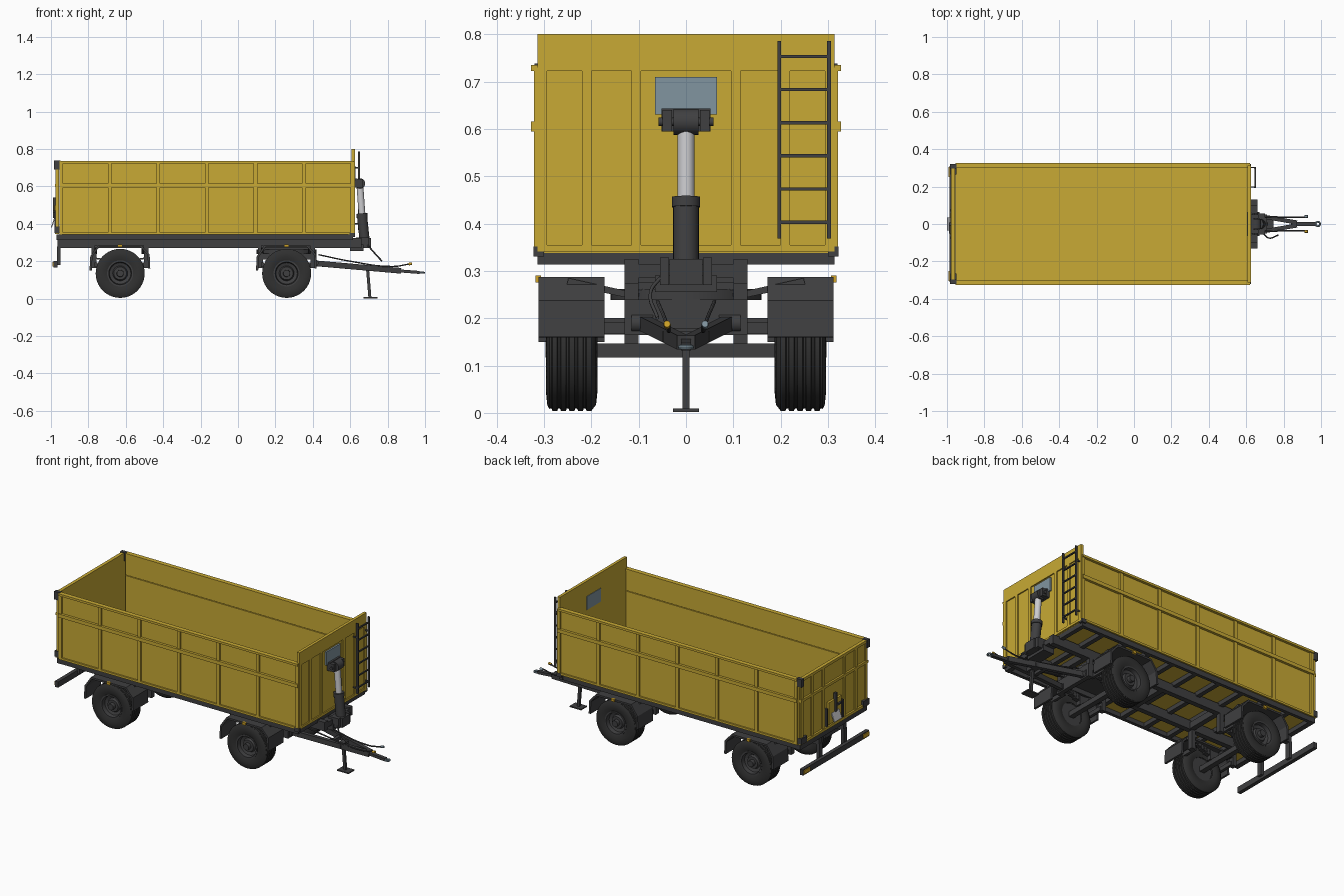
import bpy, bmesh, math
from mathutils import Vector, Matrix

if "Cube" in bpy.data.objects:
    bpy.data.objects.remove(bpy.data.objects["Cube"])


def material(name, r, g, b):
    m = bpy.data.materials.new(name)
    m.use_nodes = True
    m.diffuse_color = (r, g, b, 1)
    m.node_tree.nodes["Principled BSDF"].inputs["Base Color"].default_value = (r, g, b, 1)
    return m


YELLOW = material("yellow paint", 0.58, 0.40, 0.035)
DARK = material("dark frame", 0.05, 0.05, 0.052)
RUBBER = material("tyre rubber", 0.03, 0.03, 0.03)
SILVER = material("polished steel", 0.6, 0.6, 0.62)
GLASS = material("blue grey", 0.22, 0.30, 0.35)
AMBER = material("amber", 0.62, 0.36, 0.02)


def finish(name, bm, mat, smooth=False):
    bmesh.ops.recalc_face_normals(bm, faces=bm.faces)
    me = bpy.data.meshes.new(name)
    bm.to_mesh(me)
    bm.free()
    me.materials.append(mat)
    ob = bpy.data.objects.new(name, me)
    bpy.context.collection.objects.link(ob)
    if smooth:
        bpy.ops.object.select_all(action='DESELECT')
        ob.select_set(True)
        bpy.context.view_layer.objects.active = ob
        bpy.ops.object.shade_smooth_by_angle(angle=math.radians(35))
    return ob


def boxes(name, mat, *limits, mirror=False):
    """Each item is (x range, y range, z range); mirror repeats it at -y."""
    bm = bmesh.new()
    for xr, yr, zr in limits:
        for s in ((1, -1) if mirror else (1,)):
            mid = Vector((sum(xr) / 2, s * sum(yr) / 2, sum(zr) / 2))
            size = (xr[1] - xr[0], yr[1] - yr[0], zr[1] - zr[0], 1)
            bmesh.ops.create_cube(bm, size=1, matrix=Matrix.Translation(mid) @ Matrix.Diagonal(size))
    return finish(name, bm, mat)


def span(c, w):
    return (c - w / 2, c + w / 2)


def beam(name, mat, p, q, w, h):
    p, q = Vector(p), Vector(q)
    rot = (q - p).to_track_quat('X', 'Z').to_matrix().to_4x4()
    bm = bmesh.new()
    bmesh.ops.create_cube(bm, size=1, matrix=Matrix.Translation((p + q) / 2) @ rot
                          @ Matrix.Diagonal(((q - p).length, w, h, 1)))
    return finish(name, bm, mat)


def rod(name, mat, p, q, r, sides=20):
    p, q = Vector(p), Vector(q)
    rot = (q - p).to_track_quat('Z', 'Y').to_matrix().to_4x4()
    bm = bmesh.new()
    bmesh.ops.create_cone(bm, cap_ends=True, segments=sides, radius1=r, radius2=r,
                          depth=(q - p).length, matrix=Matrix.Translation((p + q) / 2) @ rot)
    return finish(name, bm, mat, True)


def hose(name, points, r=0.004):
    cu = bpy.data.curves.new(name, 'CURVE')
    cu.dimensions = '3D'
    cu.bevel_depth, cu.bevel_resolution, cu.resolution_u = r, 1, 5
    sp = cu.splines.new('BEZIER')
    sp.bezier_points.add(len(points) - 1)
    for bp, co in zip(sp.bezier_points, points):
        bp.co = co
        bp.handle_left_type = bp.handle_right_type = 'AUTO'
    cu.materials.append(DARK)
    bpy.context.collection.objects.link(bpy.data.objects.new(name, cu))


def lathe(name, mat, profile, x, z, side):
    """Turn (radius, y) points round a wheel axis."""
    bm = bmesh.new()
    vs = [bm.verts.new((x, side * y, z + r)) for r, y in profile]
    es = [bm.edges.new(pair) for pair in zip(vs, vs[1:])]
    bmesh.ops.spin(bm, geom=vs + es, cent=(x, 0, z), axis=(0, 1, 0), angle=math.tau, steps=40)
    bmesh.ops.remove_doubles(bm, verts=bm.verts, dist=1e-5)
    return finish(name, bm, mat, True)


# Load box: floor and side walls with ribs and rails
boxes("floor", YELLOW, ((-0.955, 0.615), (-0.31, 0.31), (0.338, 0.35)))
boxes("side_walls", YELLOW,
      ((-0.95, 0.61), (0.303, 0.312), (0.345, 0.602)),
      ((-0.95, 0.61), (0.303, 0.312), (0.606, 0.735)), mirror=True)
rib_x = [-0.945 + i * 0.2595 for i in range(7)]
boxes("side_ribs", YELLOW, *[(span(x, 0.02), (0.31, 0.321), (0.347, 0.73)) for x in rib_x], mirror=True)
boxes("side_rails", YELLOW,
      ((-0.955, 0.62), (0.30, 0.327), (0.722, 0.735)),
      ((-0.955, 0.62), (0.31, 0.327), (0.594, 0.615)),
      ((-0.955, 0.62), (0.31, 0.321), (0.342, 0.354)), mirror=True)

# Front wall with window
boxes("front_wall", YELLOW, ((0.608, 0.618), (-0.314, 0.314), (0.34, 0.8)),
      ((0.608, 0.625), (-0.314, 0.314), (0.722, 0.8)))
boxes("front_ribs", YELLOW, *[((0.615, 0.625), span(y, 0.02), (0.355, 0.722)) for y in (0.105, 0.21, 0.304)],
      ((0.615, 0.625), (0, 0.314), (0.341, 0.355)), mirror=True)
boxes("window", GLASS, ((0.605, 0.628), (-0.065, 0.065), (0.63, 0.71)))

# Tailgate with frame, grain hatch, hinges and latches
boxes("tailgate", YELLOW, ((-0.967, -0.958), (-0.315, 0.315), (0.345, 0.735)))
boxes("tailgate_frame", YELLOW,
      *[((-0.975, -0.965), span(y, 0.02), (0.35, 0.73)) for y in (0.1, 0.205, 0.302)],
      *[((-0.978, -0.965), (0, 0.314), span(z, 0.016)) for z in (0.353, 0.604, 0.727)], mirror=True)
boxes("grain_hatch", YELLOW, ((-0.98, -0.965), (-0.06, 0.06), (0.37, 0.5)))
beam("hatch_chute", SILVER, (-0.98, 0, 0.43), (-0.998, 0, 0.38), 0.07, 0.006)
boxes("hatch_lever", DARK, ((-0.99, -0.975), (-0.008, 0.008), (0.43, 0.54)),
      ((-0.99, -0.98), (-0.05, 0.008), (0.46, 0.47)))
boxes("hatch_guides", DARK, ((-0.981, -0.965), (0.068, 0.08), (0.365, 0.47)), mirror=True)
boxes("tailgate_hinges", DARK,
      ((-0.984, -0.95), (0.298, 0.32), (0.69, 0.738)),
      ((-0.982, -0.95), (0.265, 0.318), (0.35, 0.385)), mirror=True)

# Ladder on the front wall
boxes("ladder", DARK, *[((0.641, 0.653), span(y, 0.008), (0.368, 0.786)) for y in (0.197, 0.302)],
      *[((0.643, 0.651), (0.197, 0.302), span(0.403 + i * 0.07, 0.007)) for i in range(6)],
      *[((0.62, 0.645), span(y, 0.006), span(z, 0.008)) for y in (0.197, 0.302) for z in (0.4, 0.7)])

# Chassis
boxes("chassis_rails", DARK, ((-0.965, 0.66), (0.1, 0.13), (0.272, 0.325)),
      ((-0.965, 0.615), (0.293, 0.312), (0.313, 0.343)), mirror=True)
boxes("cross_members", DARK,
      *[(span(-0.8 + i * 0.158, 0.026), (-0.3, 0.3), (0.313, 0.34)) for i in range(9)],
      ((-0.97, -0.94), (-0.314, 0.314), (0.313, 0.343)), ((0.59, 0.615), (-0.314, 0.314), (0.313, 0.343)))
boxes("lower_ties", DARK, *[(span(x, 0.03), (-0.1, 0.1), (0.275, 0.313)) for x in (-0.78, -0.48, -0.1, 0.1, 0.42)])
boxes("sill_corners", DARK, ((0.595, 0.625), (0.3, 0.322), (0.33, 0.352)), mirror=True)

# Rear bumper with lamps
boxes("rear_bumper", DARK, ((-0.987, -0.965), (-0.31, 0.31), (0.166, 0.2)))
boxes("bumper_posts", DARK, ((-0.968, -0.95), (0.1, 0.13), (0.18, 0.28)), mirror=True)
boxes("rear_lamps", AMBER, ((-0.992, -0.985), (0.25, 0.305), (0.172, 0.195)), mirror=True)

# Wheels, axles, springs and mudguards
tyre = [(0.066, 0.195), (0.09, 0.187), (0.118, 0.19), (0.128, 0.198)]
for i in range(5):
    y = 0.205 + i * 0.018
    tyre += [(0.131, y - 0.005), (0.131, y + 0.005), (0.126, y + 0.007), (0.126, y + 0.011)]
tyre += [(0.128, 0.288), (0.118, 0.293), (0.09, 0.296), (0.066, 0.287)]
rim = [(0, 0.2), (0.066, 0.2), (0.07, 0.291), (0.061, 0.291), (0.057, 0.268), (0.04, 0.262),
       (0.034, 0.276), (0.019, 0.276), (0.018, 0.297), (0, 0.297)]
guard = [(-0.158, 0.15), (-0.154, 0.225), (-0.115, 0.282), (0.11, 0.282), (0.152, 0.235), (0.155, 0.16)]
HUB = 0.135
for pos, cx in (("rear", -0.63), ("front", 0.26)):
    for side, s in (("left", 1), ("right", -1)):
        tag = f"{pos}_{side}_"
        lathe(tag + "tyre", RUBBER, tyre, cx, HUB, s)
        lathe(tag + "rim", DARK, rim, cx, HUB, s)
        bm = bmesh.new()
        rows = [[bm.verts.new((cx + dx, s * y, z)) for dx, z in guard] for y in (0.172, 0.312)]
        for i in range(len(guard) - 1):
            bm.faces.new((rows[0][i], rows[0][i + 1], rows[1][i + 1], rows[1][i]))
        shell = finish(tag + "mudguard", bm, DARK)
        mod = shell.modifiers.new("thickness", 'SOLIDIFY')
        mod.thickness, mod.offset = 0.012, 0
        boxes(tag + "marker", AMBER, (span(cx, 0.022), span(s * 0.312, 0.012), (0.275, 0.29)))
        for dx in (-0.13, 0.12):
            beam(tag + "mudguard_arm", DARK, (cx + dx, s * 0.1, 0.245), (cx + dx, s * 0.25, 0.278), 0.014, 0.014)
            boxes(tag + "mudguard_stay", DARK, (span(cx + dx, 0.016), span(s * 0.16, 0.1), (0.168, 0.192)))
        # Leaf spring stack
        for i in range(4):
            reach, z = 0.14 - i * 0.028, 0.196 - i * 0.009
            for d in (-1, 1):
                beam(tag + "leaf", DARK, (cx + d * reach, s * 0.115, z + reach * 0.15), (cx, s * 0.115, z), 0.026, 0.008)
    boxes(pos + "_axle", DARK, (span(cx, 0.03), (-0.2, 0.2), (0.117, 0.147)))
    boxes(pos + "_spring_mounts", DARK, (span(cx, 0.05), (0.1, 0.13), (0.145, 0.2)),
          (span(cx - 0.14, 0.025), (0.1, 0.13), (0.165, 0.275)),
          (span(cx + 0.14, 0.025), (0.1, 0.13), (0.165, 0.275)), mirror=True)

# Turntable and steering frame
rod("turntable", DARK, (0.26, 0, 0.238), (0.26, 0, 0.262), 0.16, 40)
boxes("turntable_seat", DARK, ((0.13, 0.39), (-0.11, 0.11), (0.26, 0.285)))
boxes("steering_frame", DARK, ((0.11, 0.42), (0.1, 0.13), (0.21, 0.24)), mirror=True)
boxes("steering_front_beam", DARK, ((0.395, 0.42), (-0.13, 0.13), (0.165, 0.24)))

# Drawbar with tow eye and support leg
for side, s in (("left", 1), ("right", -1)):
    beam(side + "_drawbar", DARK, (0.4, s * 0.09, 0.19), (0.87, s * 0.008, 0.149), 0.022, 0.03)
    rod(side + "_drawbar_pivot", DARK, (0.41, s * 0.07, 0.19), (0.41, s * 0.115, 0.19), 0.02)
    hose(side + "_hose", [(0.43, s * 0.06, 0.235), (0.6, s * 0.045, 0.2), (0.83, s * 0.036, 0.172), (0.92, s * 0.036, 0.186)])
    rod(side + "_coupling", AMBER if s < 0 else GLASS, (0.912, s * 0.04, 0.184), (0.93, s * 0.04, 0.188), 0.007, 12)
beam("drawbar_cross", DARK, (0.64, -0.055, 0.168), (0.64, 0.055, 0.168), 0.02, 0.022)
beam("tow_bar", DARK, (0.84, 0, 0.15), (0.97, 0, 0.14), 0.022, 0.016)
bpy.ops.mesh.primitive_torus_add(location=(0.983, 0, 0.139), major_radius=0.012, minor_radius=0.005,
                                 major_segments=20, minor_segments=8)
eye = bpy.context.object
eye.name = "tow_eye"
eye.data.materials.append(GLASS)
beam("support_leg", DARK, (0.692, 0, 0.165), (0.705, 0, 0.008), 0.014, 0.016)
boxes("support_foot", DARK, ((0.67, 0.745), (-0.027, 0.027), (0.002, 0.009)))
boxes("leg_bracket", DARK, ((0.675, 0.71), (-0.05, 0.05), (0.15, 0.172)))

# Tipping cylinder with base and top bracket
boxes("cylinder_base", DARK, ((0.6, 0.67), (-0.065, 0.065), (0.255, 0.29)),
      ((0.64, 0.71), (-0.035, 0.035), (0.27, 0.325)), ((0.6, 0.66), (-0.13, 0.13), (0.285, 0.315)))
boxes("cylinder_cheeks", DARK, ((0.63, 0.70), (0.036, 0.055), (0.27, 0.328)), mirror=True)
rod("cylinder_sleeve", DARK, (0.676, 0, 0.32), (0.662, 0, 0.455), 0.027, 24)
rod("cylinder_collar", DARK, (0.664, 0, 0.435), (0.662, 0, 0.456), 0.03, 24)
rod("cylinder_piston", SILVER, (0.663, 0, 0.45), (0.652, 0, 0.6), 0.018, 24)
boxes("cylinder_bracket", DARK, ((0.62, 0.64), (-0.052, 0.052), (0.594, 0.643)))
boxes("bracket_cheeks", DARK, ((0.62, 0.665), (0.03, 0.05), (0.594, 0.64)), mirror=True)
rod("bracket_pin", DARK, (0.652, -0.058, 0.615), (0.652, 0.058, 0.615), 0.009)
rod("piston_head", DARK, (0.652, -0.026, 0.615), (0.652, 0.026, 0.615), 0.028)
hose("brake_hose", [(0.69, -0.05, 0.29), (0.72, -0.075, 0.255), (0.77, -0.06, 0.2)])
